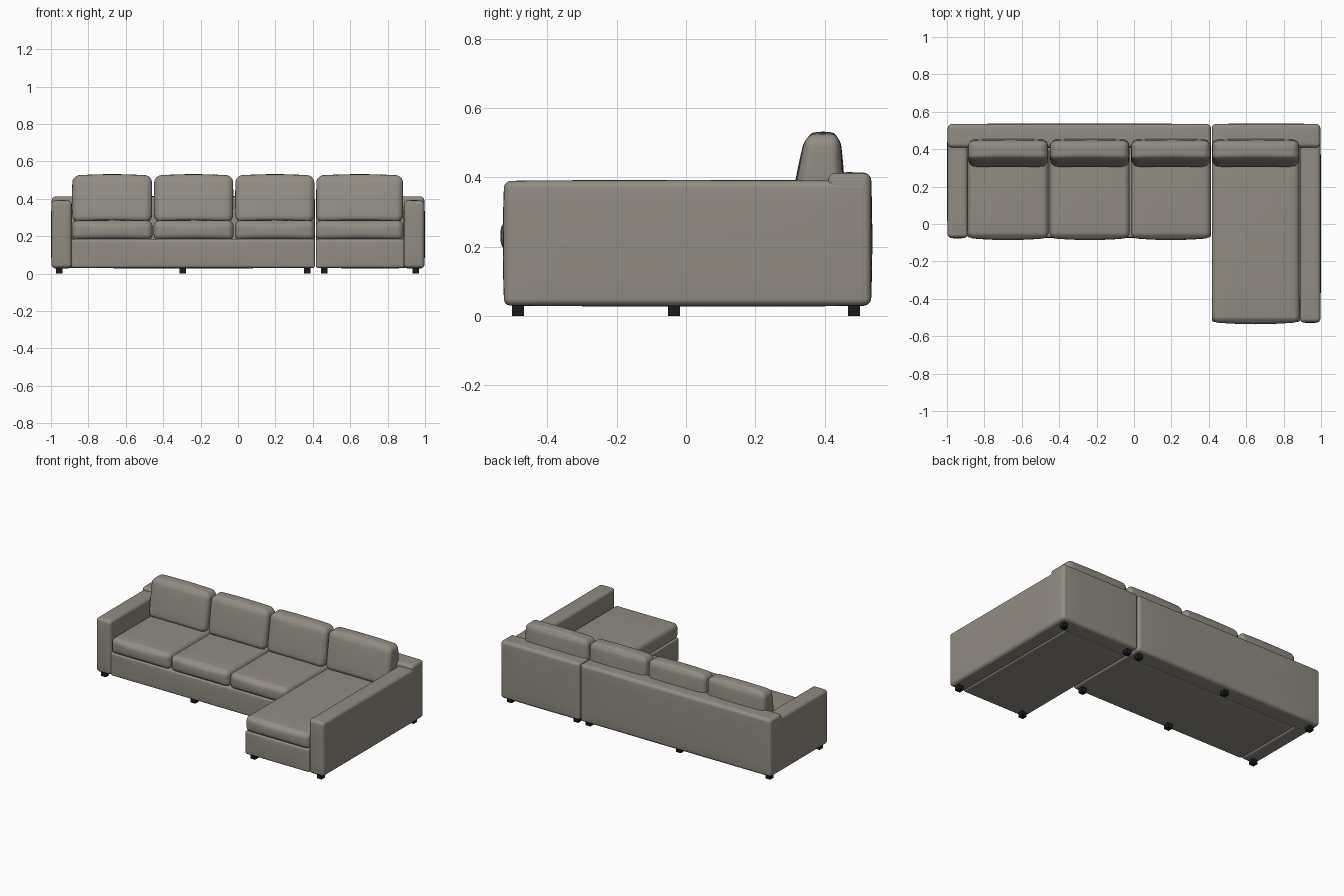
import bpy, bmesh
from mathutils import Vector

if "Cube" in bpy.data.objects:
    bpy.data.objects.remove(bpy.data.objects["Cube"])


def material(name, rgb):
    m = bpy.data.materials.new(name)
    m.diffuse_color = (*rgb, 1)
    m.use_nodes = True
    m.node_tree.nodes["Principled BSDF"].inputs["Base Color"].default_value = m.diffuse_color
    return m


FABRIC = material("warm_grey_fabric", (0.285, 0.264, 0.226))
BLACK = material("black_feet", (0.01, 0.01, 0.011))


def soft_box(name, lo, hi, r, bulge=(0, 0, 0), mat=FABRIC, shape=None):
    """Rounded box whose faces swell by bulge; shape() may bend the result."""
    lo, hi = Vector(lo), Vector(hi)
    mid, half = (lo + hi) / 2, (hi - lo) / 2
    bm = bmesh.new()
    bmesh.ops.create_cube(bm, size=2)
    bmesh.ops.subdivide_edges(bm, edges=bm.edges[:], cuts=13, use_grid_fill=True)
    for v in bm.verts:
        u = v.co.copy()
        p = Vector()
        for i in range(3):
            # outer four grid steps cover the rounded edge, the rest the face
            a, s, k = abs(u[i]), (1 if u[i] >= 0 else -1), 3 / 7
            inner = half[i] - r
            p[i] = s * (a / k * inner if a < k else inner + (a - k) / (1 - k) * r)
        q = Vector(max(-(half[i] - r), min(half[i] - r, p[i])) for i in range(3))
        out = q + (p - q).normalized() * r
        f = [1 - (p[i] / half[i]) ** 2 for i in range(3)]
        for i in range(3):
            if abs(u[i]) > 0.999:
                j, k = (i + 1) % 3, (i + 2) % 3
                out[i] += bulge[i] * f[j] * f[k] * (1 if u[i] > 0 else -1)
        v.co = mid + out
        if shape:
            v.co = shape(v.co)
    me = bpy.data.meshes.new(name)
    bm.to_mesh(me)
    bm.free()
    me.materials.append(mat)
    for poly in me.polygons:
        poly.use_smooth = True
    ob = bpy.data.objects.new(name, me)
    bpy.context.collection.objects.link(ob)
    return ob


def lean(co):
    """Taper a back cushion: the front face leans back towards the top."""
    t = (co.z - 0.28) / 0.25
    w = (co.y - 0.30) / 0.155
    co.y += 0.045 * t * (1 - w) - 0.012 * t * w
    return co


# arms, running the full depth of each section
soft_box("left_arm", (-0.997, -0.073, 0.03), (-0.889, 0.528, 0.39), 0.02, (0.003, 0.004, 0.003))
soft_box("right_arm", (0.887, -0.525, 0.03), (0.997, 0.528, 0.39), 0.02, (0.003, 0.004, 0.003))

# back rests of the two sections
soft_box("main_back", (-0.996, 0.41, 0.031), (0.411, 0.534, 0.412), 0.02, (0, 0.004, 0.003))
soft_box("chaise_back", (0.416, 0.41, 0.031), (0.996, 0.534, 0.412), 0.02, (0, 0.004, 0.003))

# bases below the seats
soft_box("main_base", (-0.891, -0.072, 0.031), (0.411, 0.43, 0.185), 0.012, (0, 0.003, 0))
soft_box("chaise_base", (0.416, -0.523, 0.031), (0.889, 0.43, 0.185), 0.012, (0, 0.003, 0))

# seat and back cushions, one pair per place
places = [(-0.889, -0.457), (-0.451, -0.023), (-0.017, 0.411), (0.416, 0.885)]
for n, (x0, x1) in enumerate(places, 1):
    front = -0.525 if n == 4 else -0.075
    soft_box(f"seat_cushion_{n}", (x0, front, 0.178), (x1, 0.42, 0.284), 0.032, (0, 0.011, 0.006))
    soft_box(f"back_cushion_{n}", (x0 + 0.004, 0.302, 0.275), (x1 - 0.004, 0.457, 0.524), 0.036,
             (0.002, 0.007, 0.008), shape=lean)

# feet: six under the main section, four under the chaise
feet = [(x, y) for x in (-0.955, -0.295, 0.37) for y in (-0.035, 0.485)]
feet += [(x, y) for x in (0.46, 0.95) for y in (-0.485, 0.485)]
for n, (x, y) in enumerate(feet, 1):
    bpy.ops.mesh.primitive_cube_add(size=1, location=(x, y, 0.018))
    foot = bpy.context.object
    foot.name = f"foot_{n}"
    foot.scale = (0.035, 0.035, 0.036)
    foot.data.materials.append(BLACK)
